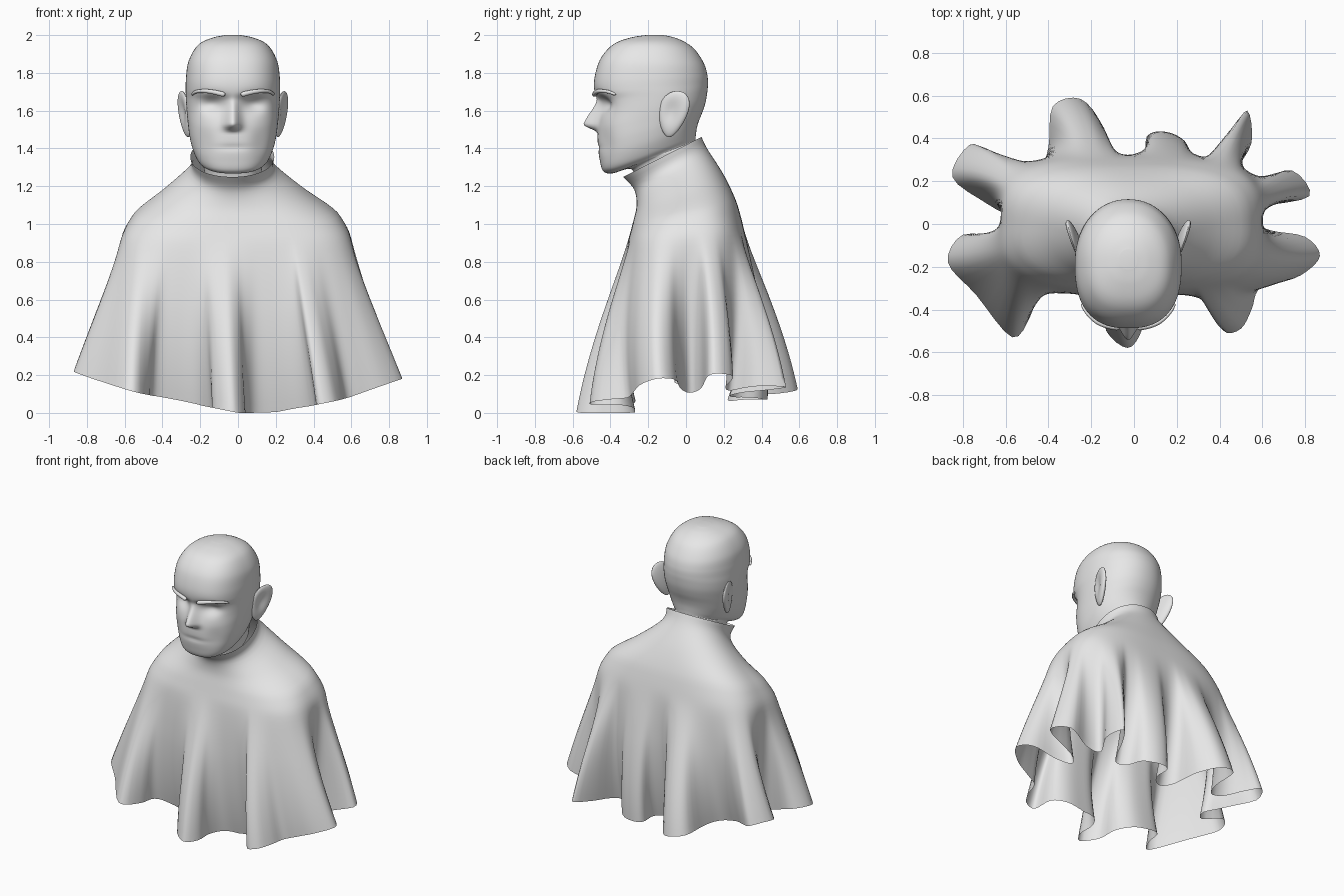
import bpy, bmesh, math
from mathutils import Vector

if "Cube" in bpy.data.objects:
    bpy.data.objects.remove(bpy.data.objects["Cube"])

CX = -0.027  # the head sits slightly off centre
grey = bpy.data.materials.new("plain_grey")
grey.diffuse_color = (0.8, 0.8, 0.8, 1)
grey.use_nodes = True
grey.node_tree.nodes["Principled BSDF"].inputs["Base Color"].default_value = grey.diffuse_color


def catmull(p0, p1, p2, p3, t):
    return [0.5 * (2 * b + (c - a) * t + (2 * a - 5 * b + 4 * c - d) * t * t
                   + (3 * b - a - 3 * c + d) * t ** 3)
            for a, b, c, d in zip(p0, p1, p2, p3)]


def resample(pts, steps, closed=False):
    n, out = len(pts), []
    get = (lambda i: pts[i % n]) if closed else (lambda i: pts[max(0, min(n - 1, i))])
    for i in range(n if closed else n - 1):
        for k in range(steps):
            out.append(catmull(get(i - 1), get(i), get(i + 1), get(i + 2), k / steps))
    return out if closed else out + [list(pts[-1])]


def loft(name, rows, caps=False, angle=60):
    bm = bmesh.new()
    vs = [[bm.verts.new(p) for p in row] for row in rows]
    n = len(rows[0])
    for a, b in zip(vs, vs[1:]):
        for i in range(n):
            j = (i + 1) % n
            bm.faces.new((a[i], a[j], b[j], b[i]))
    if caps:
        bm.faces.new(vs[0][::-1])
        bm.faces.new(vs[-1])
    bmesh.ops.recalc_face_normals(bm, faces=bm.faces)
    return finish(name, bm, angle)


def finish(name, bm, angle=60):
    me = bpy.data.meshes.new(name)
    bm.to_mesh(me)
    bm.free()
    me.materials.append(grey)
    ob = bpy.data.objects.new(name, me)
    bpy.context.collection.objects.link(ob)
    bpy.ops.object.select_all(action='DESELECT')
    ob.select_set(True)
    bpy.context.view_layer.objects.active = ob
    bpy.ops.object.shade_smooth_by_angle(angle=math.radians(angle))
    return ob


def superellipse(a, p):
    c, s = math.cos(a), math.sin(a)
    r = (abs(c) ** p + abs(s) ** p) ** (-1 / p)
    return r * c, r * s


def bump(d, w):
    return math.exp(-(d / w) ** 2)


def ramp(v, a, b):
    t = max(0, min(1, (v - a) / (b - a)))
    return t * t * (3 - 2 * t)


# Head and neck: tilted rings (front y, front z, back y, back z, half width)
head_rings = [
    (-.26, 1.20, .045, 1.36, .15), (-.29, 1.29, .048, 1.43, .165),
    (-.39, 1.268, .05, 1.445, .172), (-.438, 1.28, .052, 1.47, .195),
    (-.457, 1.34, .058, 1.51, .218), (-.467, 1.42, .07, 1.55, .232),
    (-.467, 1.50, .09, 1.60, .24), (-.455, 1.58, .105, 1.65, .246),
    (-.46, 1.65, .113, 1.70, .249), (-.484, 1.70, .116, 1.74, .25),
    (-.485, 1.77, .113, 1.79, .248), (-.46, 1.86, .095, 1.85, .237),
    (-.415, 1.925, .05, 1.92, .205), (-.36, 1.965, 0, 1.96, .165),
    (-.28, 1.99, -.06, 1.987, .10), (-.21, 2.0, -.12, 2.0, .04)]
rows = []
for yf, zf, yb, zb, w in resample(head_rings, 8):
    row = []
    for i in range(96):
        a = 2 * math.pi * i / 96
        a -= .5 * math.sin(a)                        # finer on the face
        front = math.cos(a) > 0
        c, s = superellipse(a, 2.5 if front else 2.1)
        t = (1 - c) / 2
        x, y, z = w * s, yf + (yb - yf) * t, zf + (zb - zf) * t
        if front and 1.3 < z < 1.8:
            # nose, eye sockets, mouth line
            up = ramp(z, 1.52, 1.70)
            y -= (.08 * ramp(z, 1.48, 1.53) * (1 - up)) * bump(x, .042 - .016 * up)
            y += .04 * bump(abs(x) - .11, .062) * bump(z - 1.635, .045)
            y += .006 * bump(x, .09) * bump(z - 1.405, .016)
            y += .012 * bump(abs(x) - .15, .05) * bump(z - 1.43, .08)
        row.append((CX + x, y, z))
    rows.append(row)
loft("head", rows, caps=True)

# Ears and eyebrows, one pair for each side
brow_path = [(.042, -.486, 1.684), (.10, -.476, 1.698), (.15, -.455, 1.704),
             (.195, -.412, 1.70), (.217, -.373, 1.685)]
for side, sx in (("left", 1), ("right", -1)):
    bm = bmesh.new()
    bmesh.ops.create_uvsphere(bm, u_segments=32, v_segments=24, radius=1)
    for v in bm.verts:
        x, y, z = v.co
        wide = .076 * (1 + .3 * z)                   # narrower at the lobe
        if x > 0:                                    # hollow inside the rim
            x -= .8 * bump(math.hypot(y + .15, z - .1), .55)
        py, pz = wide * y + .022 * z, .122 * z
        px = .026 * x + .28 * py + .09 * pz
        v.co = (CX + sx * (.255 + px), -.068 + py, 1.582 + pz)
    bmesh.ops.recalc_face_normals(bm, faces=bm.faces)
    finish(side + "_ear", bm)

    path = [Vector(p) for p in resample(brow_path, 4)]
    rows = []
    for i, p in enumerate(path):
        d = (path[min(i + 1, len(path) - 1)] - path[max(i - 1, 0)]).normalized()
        out = d.cross(Vector((0, 0, 1))).normalized()
        up = out.cross(d)
        f = i / (len(path) - 1)
        r = .014 * (1 - .5 * f) * (.5 if i in (0, len(path) - 1) else 1)
        rows.append([])
        for k in range(10):
            a = 2 * math.pi * k / 10
            q = p + out * math.cos(a) * r + up * math.sin(a) * r
            rows[-1].append((CX + sx * q.x, q.y, q.z))
    loft(side + "_eyebrow", rows, caps=True)

# Cape hem seen from above, anticlockwise from the front fold
hem = [
    (-.03, -.58), (.035, -.50), (.04, -.38), (.09, -.29), (.20, -.27), (.33, -.28),
    (.41, -.35), (.42, -.50), (.50, -.49), (.55, -.40), (.58, -.31), (.66, -.28),
    (.78, -.24), (.87, -.15), (.80, -.06), (.64, -.03), (.54, .02), (.60, .08),
    (.82, .13), (.74, .25), (.58, .21), (.48, .24), (.55, .38), (.53, .53),
    (.45, .42), (.36, .24), (.28, .27), (.24, .38), (.15, .43), (.06, .41),
    (.05, .28), (-.04, .22), (-.12, .28), (-.15, .46), (-.25, .585), (-.38, .55),
    (-.40, .36), (-.45, .24), (-.56, .24), (-.68, .33), (-.77, .37), (-.85, .22),
    (-.68, .09), (-.57, .02), (-.62, -.06), (-.80, -.05), (-.87, -.18),
    (-.74, -.33), (-.57, -.53), (-.48, -.42), (-.45, -.30), (-.35, -.27),
    (-.22, -.28), (-.14, -.36), (-.13, -.50)]
hem = resample(hem, 4, closed=True)
n = len(hem)
# Matching directions on the shoulder ring, kept in order and smoothed
turn = 2 * math.pi
phi = sorted((math.atan2(y / .305, x / .605) + math.pi / 2 + .08) % turn for x, y in hem)
phi = [sum(phi[(i + k) % n] + turn * ((i + k) // n) for k in range(-9, 10)) / 19
       - math.pi / 2 - .08 for i in range(n)]

# Collar to shoulder rings: centre x, centre y, half x, half y, z, slope, squareness
cape_rings = [
    (-.03, -.125, .222, .207, 1.355, .51, 2.1), (-.028, -.078, .228, .195, 1.285, .54, 2.1),
    (-.02, -.027, .375, .235, 1.17, .32, 2.3), (-.01, -.005, .54, .278, 1.05, .18, 2.8),
    (-.01, .002, .612, .31, .93, .07, 3.2)]
rows = []
for cx, cy, rx, ry, zc, slope, p in resample(cape_rings, 5):
    row = []
    for a in phi:
        c, s = superellipse(a, p)
        row.append((cx + rx * c, cy + ry * s, zc + slope * ry * s))
    rows.append(row)
# Draped folds that deepen toward the hem, which rises to the sides and back
shoulder = rows[-1]
for k in range(1, 19):
    t = k / 18
    f, gx, gy = t ** 1.25, 1 + .08 * t, 1 + .45 * t
    row = []
    for (sx, sy, sz), (hx, hy) in zip(shoulder, hem):
        hz = .2 * max(0, abs(hx - .1) - .1) + .07 * max(0, min(1, (hy + .3) / .6))
        hz += .03 * ramp(abs(hx), .5, .85)
        row.append((sx * gx * (1 - f) + hx * f, sy * gy * (1 - f) + hy * f,
                    sz + (hz - sz) * t))
    rows.append(row)
# Soften the join between shoulders and folds
for _ in range(3):
    rows[16:27] = [[[(a + 2 * b + c) / 4 for a, b, c in zip(*tri)]
                    for tri in zip(rows[j - 1], rows[j], rows[j + 1])] for j in range(16, 27)]
loft("cape", rows, angle=80)
